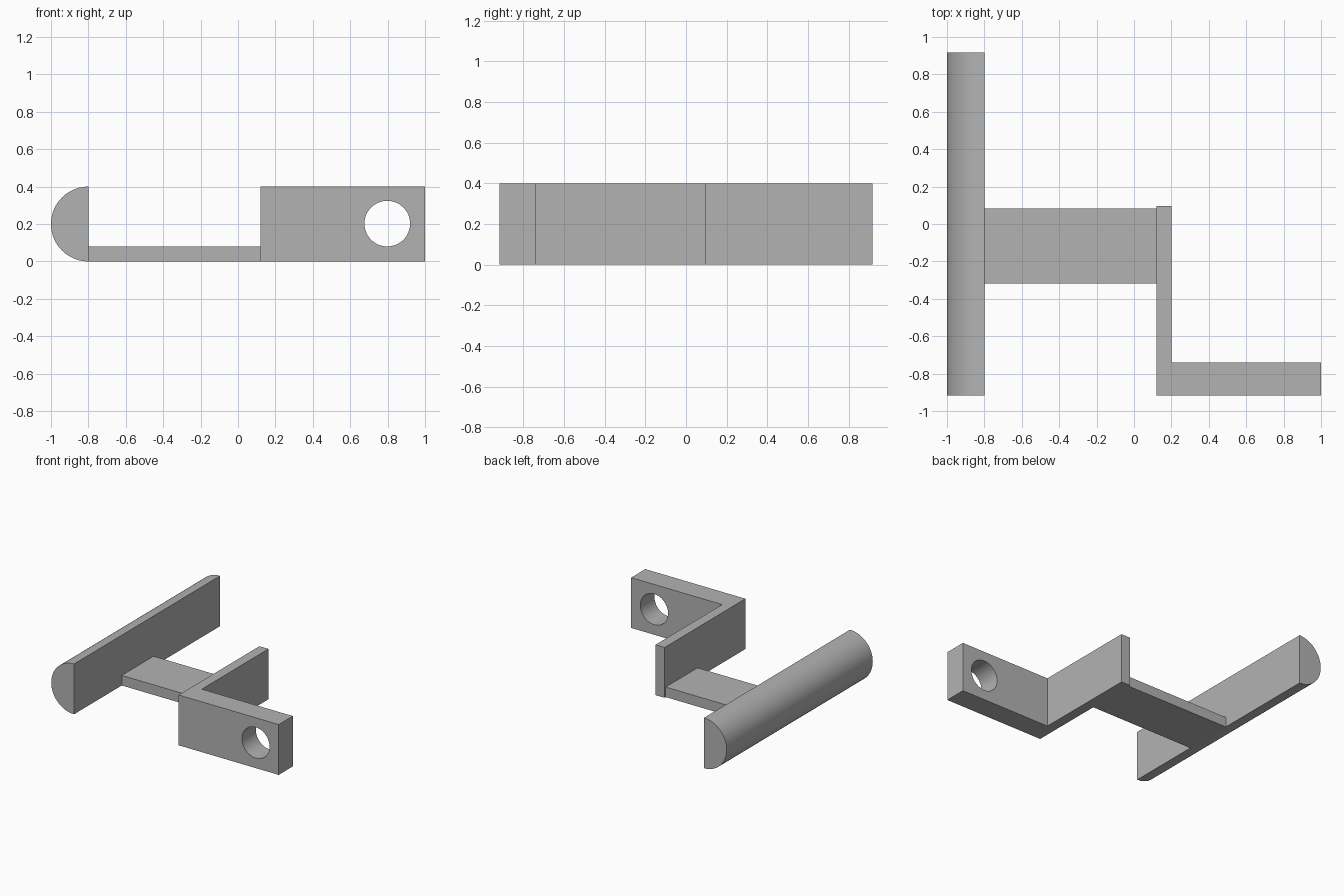
import bpy, bmesh
from math import sin, cos, pi, radians
from mathutils import Vector

default = bpy.data.objects.get("Cube")
if default:
    bpy.data.objects.remove(default, do_unlink=True)

grey = bpy.data.materials.new("plain grey")
grey.use_nodes = True
grey.diffuse_color = (0.45, 0.45, 0.45, 1)
grey.node_tree.nodes["Principled BSDF"].inputs["Base Color"].default_value = grey.diffuse_color


def extrude(name, points, direction):
    """Solid made by sweeping a flat outline along a direction."""
    bm = bmesh.new()
    face = bm.faces.new([bm.verts.new(p) for p in points])
    swept = bmesh.ops.extrude_face_region(bm, geom=[face], use_keep_orig=True)
    moved = [g for g in swept["geom"] if isinstance(g, bmesh.types.BMVert)]
    bmesh.ops.translate(bm, verts=moved, vec=Vector(direction))
    bmesh.ops.recalc_face_normals(bm, faces=bm.faces)
    mesh = bpy.data.meshes.new(name)
    bm.to_mesh(mesh)
    bm.free()
    mesh.materials.append(grey)
    obj = bpy.data.objects.new(name, mesh)
    bpy.context.collection.objects.link(obj)
    return obj


def arc(x, y, z, radius, start, end, steps):
    """Points of an arc in the xz plane."""
    angles = [start + (end - start) * i / steps for i in range(steps + 1)]
    return [(x + radius * cos(a), y, z + radius * sin(a)) for a in angles]


def smooth(obj):
    bpy.ops.object.select_all(action="DESELECT")
    obj.select_set(True)
    bpy.context.view_layer.objects.active = obj
    bpy.ops.object.shade_smooth_by_angle(angle=radians(30))


HEIGHT = 0.4
FRONT, BACK = -0.917, 0.917

# Half-round bar along the right side
bar = extrude("half_round_bar",
              arc(-0.8, FRONT, 0.2, 0.2, pi / 2, 3 * pi / 2, 48),
              (0, BACK - FRONT, 0))
smooth(bar)

# Thin floor strip joining bar and bracket
strip = [(-0.8, -0.317), (0.12, -0.317), (0.12, 0.083), (-0.8, 0.083)]
extrude("connecting_strip", [(x, y, 0) for x, y in strip], (0, 0, 0.08))

# L-shaped bracket: upright wall and thick front tab
outline = [(0.12, FRONT), (1, FRONT), (1, -0.74), (0.2, -0.74), (0.2, 0.097), (0.12, 0.097)]
bracket = extrude("angled_bracket", [(x, y, 0) for x, y in outline], (0, 0, HEIGHT))

# Round hole through the tab
cutter = extrude("hole_cutter", arc(0.798, -1, 0.202, 0.122, 0, 2 * pi, 64)[:-1], (0, 0.4, 0))
cutter.hide_render = True
cut = bracket.modifiers.new("tab hole", "BOOLEAN")
cut.operation = "DIFFERENCE"
cut.solver = "EXACT"
cut.object = cutter
bpy.ops.object.select_all(action="DESELECT")
bracket.select_set(True)
bpy.context.view_layer.objects.active = bracket
bpy.ops.object.modifier_apply(modifier=cut.name)
bpy.data.objects.remove(cutter, do_unlink=True)
smooth(bracket)
